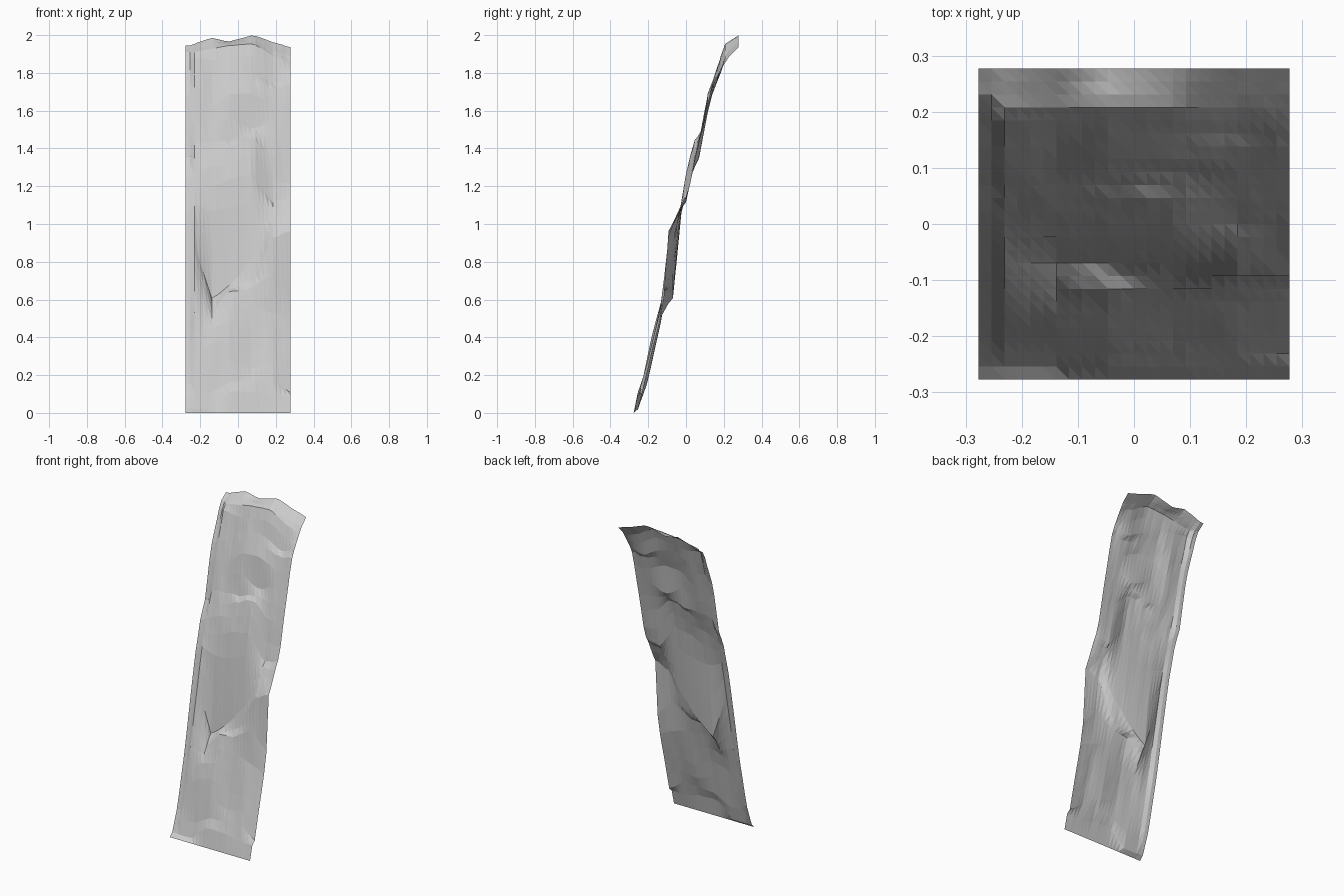
import bpy, bmesh
from mathutils import Vector, noise

HALF, CELLS = 0.277, 24

# Cliff climb profiles: x position -> (y, z) points from foot to crown
PROFILES = {
    -0.256: [(-.255, .02), (-.205, .16), (-.14, .45), (-.02, 1.08), (.03, 1.27),
             (.065, 1.33), (.127, 1.65), (.22, 1.90), (.277, 1.945)],
    -0.229: [(-.254, .02), (-.20, .23), (-.14, .53), (-.03, 1.09), (.07, 1.43),
             (.127, 1.69), (.19, 1.90), (.277, 1.955)],
    -0.14: [(-.254, .02), (-.23, .11), (-.175, .42), (-.10, .57), (-.07, .60),
            (-.02, 1.10), (.03, 1.34), (.055, 1.38), (.20, 1.92), (.277, 1.985)],
    -0.05: [(-.254, .11), (-.23, .16), (-.175, .44), (-.115, .64), (-.069, .67),
            (-.01, 1.20), (.046, 1.41), (.069, 1.44), (.11, 1.67), (.21, 1.95), (.277, 1.965)],
    0.08: [(-.254, .11), (-.20, .26), (-.11, .69), (-.085, .71), (-.01, 1.22),
           (.04, 1.44), (.092, 1.50), (.115, 1.69), (.16, 1.80), (.20, 1.95), (.277, 2.0)],
    0.18: [(-.254, .09), (-.14, .52), (-.093, .92), (-.023, 1.09), (.005, 1.12),
           (.05, 1.38), (.138, 1.72), (.162, 1.75), (.20, 1.89), (.277, 1.965)],
    0.277: [(-.254, .09), (-.231, .11), (-.14, .48), (-.115, .62), (-.093, .965),
            (-.02, 1.11), (.01, 1.16), (.13, 1.71), (.22, 1.88), (.277, 1.935)],
}


def lerp_points(points, t):
    if t <= points[0][0]:
        return points[0][1]
    for (a, va), (b, vb) in zip(points, points[1:]):
        if t <= b:
            return va + (vb - va) * (t - a) / (b - a)
    return points[-1][1]


def height(x, y):
    across = [(px, lerp_points([(-HALF, 0)] + pts, y)) for px, pts in PROFILES.items()]
    z = lerp_points(across, x)
    # slight weathering that fades out at the straight foot and the crown
    fade = max(0, min(1, z * 5, (2 - z) * 5))
    z += 0.012 * fade * noise.noise(Vector((x * 22, y * 22, 3.7)))
    return max(0, min(2, z))


# Cliff face: one triangulated terrain sheet
bm = bmesh.new()
axis = [-HALF + 2 * HALF * i / CELLS for i in range(CELLS + 1)]
grid = [[bm.verts.new((x, y, height(x, y))) for x in axis] for y in axis]
for j in range(CELLS):
    for i in range(CELLS):
        a, b = grid[j][i], grid[j][i + 1]
        c, d = grid[j + 1][i + 1], grid[j + 1][i]
        bm.faces.new((a, b, d))
        bm.faces.new((b, c, d))
mesh = bpy.data.meshes.new("cliff_face")
bm.to_mesh(mesh)
bm.free()
cliff = bpy.data.objects.new("cliff_face", mesh)
bpy.context.collection.objects.link(cliff)
